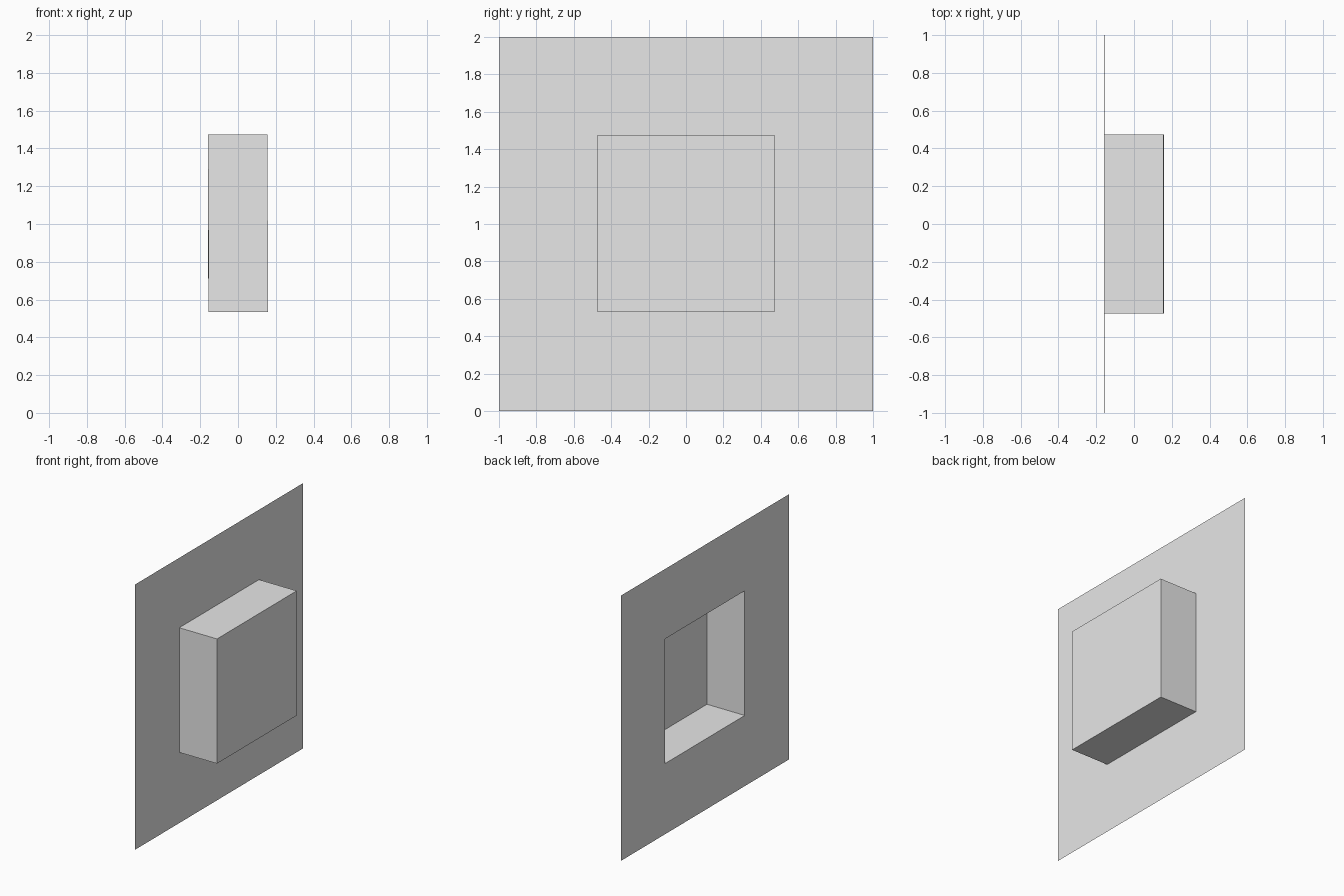
import bpy
import bmesh
from math import pi
from mathutils import Matrix

cube = bpy.data.objects.get("Cube")
if cube:
    bpy.data.objects.remove(cube, do_unlink=True)

DEPTH = 0.315          # how far the box stands out of the sheet
HALF_Y, HALF_Z = 0.475, 0.47
BOX_CENTRE_Z = 1.003

# Colour
grey = bpy.data.materials.new("light grey")
grey.use_nodes = True
grey.diffuse_color = (0.8, 0.8, 0.8, 1)
grey.node_tree.nodes["Principled BSDF"].inputs["Base Color"].default_value = grey.diffuse_color

# Thin upright square sheet facing +x
bm = bmesh.new()
facing = Matrix.Translation((-DEPTH / 2, 0, 1)) @ Matrix.Rotation(pi / 2, 4, "Y")
bmesh.ops.create_grid(bm, x_segments=1, y_segments=1, size=1, matrix=facing)
bm.faces.ensure_lookup_table()
panel = bm.faces[0]

# Outline of the box, inset in the sheet
bmesh.ops.inset_individual(bm, faces=[panel], thickness=0.5)
for v in panel.verts:
    v.co.y = HALF_Y if v.co.y > 0 else -HALF_Y
    v.co.z = BOX_CENTRE_Z + (HALF_Z if v.co.z > 1 else -HALF_Z)

# Push the outline out to a hollow box, open at the back
box_front = bmesh.ops.extrude_discrete_faces(bm, faces=[panel])["faces"][0]
bmesh.ops.translate(bm, vec=(DEPTH, 0, 0), verts=box_front.verts[:])
bm.normal_update()

mesh = bpy.data.meshes.new("recessed_panel")
bm.to_mesh(mesh)
bm.free()
mesh.materials.append(grey)
bpy.context.collection.objects.link(bpy.data.objects.new("recessed_panel", mesh))
